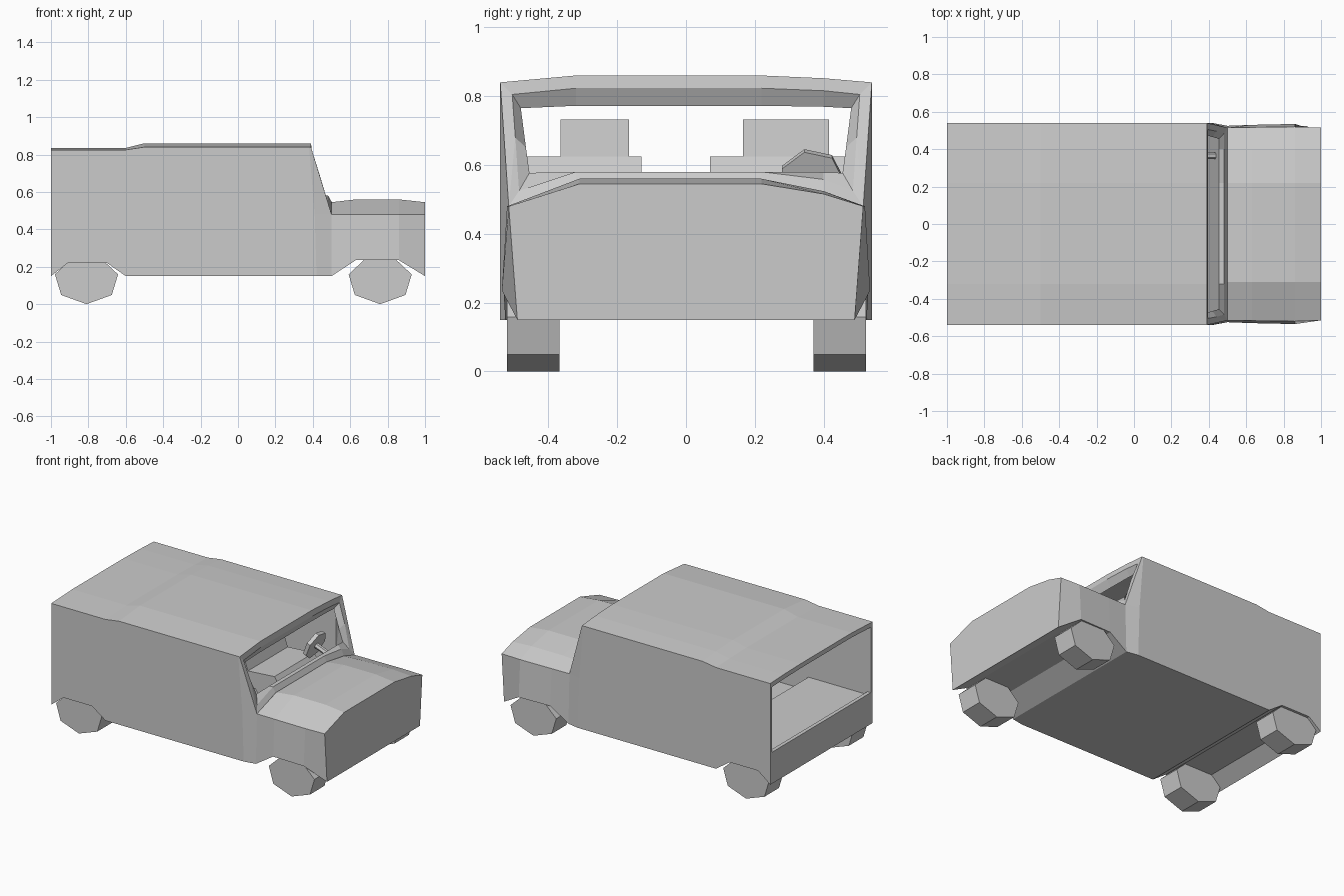
import bpy, bmesh
from math import sin, cos, pi

if "Cube" in bpy.data.objects:
    bpy.data.objects.remove(bpy.data.objects["Cube"])


def loft(name, rings, cap=False, loop=False):
    """Bridge equal-length closed rings of points into one flat-shaded mesh."""
    bm = bmesh.new()
    vs = [[bm.verts.new(p) for p in r] for r in rings]
    n = len(vs[0])
    pairs = list(zip(vs, vs[1:])) + ([(vs[-1], vs[0])] if loop else [])
    for a, b in pairs:
        for i in range(n):
            j = (i + 1) % n
            bm.faces.new((a[i], a[j], b[j], b[i]))
    if cap:
        bm.faces.new(vs[0])
        bm.faces.new(vs[-1])
    bmesh.ops.remove_doubles(bm, verts=bm.verts[:], dist=0.0005)
    bmesh.ops.recalc_face_normals(bm, faces=bm.faces[:])
    me = bpy.data.meshes.new(name)
    bm.to_mesh(me)
    bm.free()
    ob = bpy.data.objects.new(name, me)
    bpy.context.collection.objects.link(ob)
    return ob


def ring(bot, belt, top, crown=0.02, sill=0.0):
    """Body section; each level is (x, half width, z), crown and sill bulge the middle."""
    (xb, hb, zb), (xm, hm, zm), (xt, ht, zt) = bot, belt, top
    return [(xb, -hb, zb), (xm, -hm, zm), (xt, -ht, zt),
            (xt, -.32, zt + crown), (xt, .22, zt + crown), (xt, .4, zt + crown * .6),
            (xt, ht, zt), (xm, hm, zm), (xb, hb, zb),
            (xb, .4, zb + sill * .6), (xb, .22, zb + sill), (xb, -.32, zb + sill)]


def straight(x, hw, zb, zt, crown=0.02):
    return ring((x, hw, zb), (x, hw, .48), (x, hw, zt), crown)


def prism(name, profile, y0, y1):
    return loft(name, [[(x, y, z) for x, z in profile] for y in (y0, y1)], cap=True)


# Cabin shell: outside back to the rear, round the rear opening, inside to the windscreen
pillar = (.5, .515, .48)
roof = (.39, .54, .84)
shell = [ring((.5, .525, .15), pillar, roof),
         ring((.42, .54, .15), (.41, .54, .48), (.38, .54, .84))]
for x, zb, zt, c in ((-.5, .15, .84, .02), (-.6, .15, .825, .01), (-.7, .22, .825, .01),
                     (-.91, .22, .825, .01), (-1, .15, .825, .01)):
    shell.append(straight(x, .54, zb, zt, c))
for x, zb, zt in ((-1, .36, .795), (-.975, .36, .795), (-.97, .34, .795), (-.54, .34, .795),
                  (-.53, .25, .805), (.36, .25, .81)):
    shell.append(straight(x, .52, zb, zt, .01))
shell += [ring((.455, .455, .577), (.42, .465, .65), (.37, .48, .765), .007, .003),
          ring((.482, .485, .525), (.44, .496, .68), (.395, .505, .805), .018, .055),
          ring(pillar, pillar, roof, .02, .068)]
loft("cabin_shell", shell, loop=True)

# Bonnet with flared wings and wheel arches
bonnet = []
for x, hb, zb, ht, crown in ((.5, .525, .15, .515, .065), (.63, .53, .235, .517, .08),
                             (.86, .535, .235, .52, .08), (1, .49, .15, .515, .065)):
    bonnet.append([(x, -hb, zb), (x, -ht, .48), (x, -.31, .48 + crown), (x, .22, .48 + crown),
                   (x, .4, .48 + crown * .55), (x, ht, .48), (x, hb, zb)])
loft("bonnet", bonnet, cap=True)

# Seven-sided wheels
for end, cx in (("front", .76), ("rear", -.81)):
    tyre = [(cx + .173 * sin(i * 2 * pi / 7), .13 - .13 * cos(i * 2 * pi / 7)) for i in range(7)]
    for side, y in (("right", -.52), ("left", .37)):
        prism(f"{end}_{side}_wheel", tyre, y, y + .153)

# Seats
cushion = [(-.05, .25), (.22, .25), (.24, .40), (.22, .43), (-.05, .41)]
back = [(-.05, .25), (.03, .40), (-.05, .625), (-.12, .625), (-.12, .25)]
rest = [(-.05, .62), (-.06, .732), (-.11, .732), (-.12, .62)]
for side, y0, y1, h0, h1 in (("right", -.47, -.13, -.365, -.165), ("left", .07, .49, .165, .415)):
    prism(f"{side}_seat_cushion", cushion, y0, y1)
    prism(f"{side}_seat_back", back, y0, y1)
    prism(f"{side}_headrest", rest, h0, h1)

# Steering wheel and column
bpy.ops.mesh.primitive_cylinder_add(vertices=7, radius=.095, depth=.025,
                                    location=(.31, .365, .555), rotation=(0, -1.2, 0))
bpy.context.object.name = "steering_wheel"
bpy.ops.mesh.primitive_cylinder_add(vertices=6, radius=.018, depth=.15,
                                    location=(.38, .365, .53), rotation=(0, -1.2, 0))
bpy.context.object.name = "steering_column"
